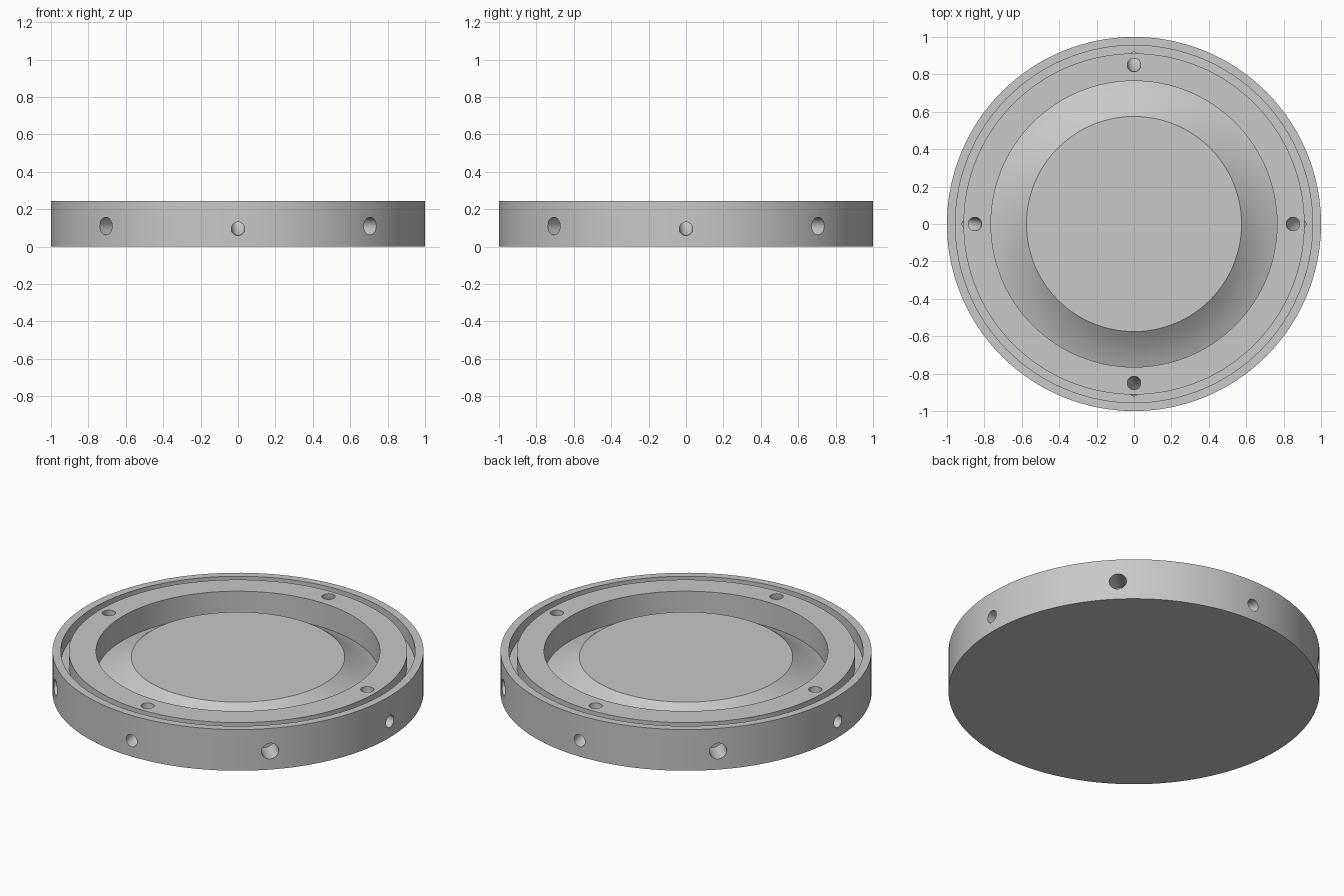
import bpy
import bmesh
from math import sin, cos, pi
from mathutils import Matrix, Vector

cube = bpy.data.objects.get("Cube")
if cube:
    bpy.data.objects.remove(cube)

SEGMENTS = 128
HEIGHT = 0.245

grey = bpy.data.materials.new("plain_grey")
grey.use_nodes = True
grey.diffuse_color = (0.58, 0.58, 0.58, 1)
grey.node_tree.nodes["Principled BSDF"].inputs["Base Color"].default_value = (0.58, 0.58, 0.58, 1)


def loft(name, rings):
    """Skin a list of equal point loops and cap both ends."""
    bm = bmesh.new()
    loops = [[bm.verts.new(p) for p in ring] for ring in rings]
    for a, b in zip(loops, loops[1:]):
        for i in range(len(a)):
            j = (i + 1) % len(a)
            bm.faces.new((a[i], a[j], b[j], b[i]))
    bm.faces.new(loops[0])
    bm.faces.new(loops[-1])
    bmesh.ops.recalc_face_normals(bm, faces=bm.faces)
    mesh = bpy.data.meshes.new(name)
    bm.to_mesh(mesh)
    bm.free()
    mesh.materials.append(grey)
    obj = bpy.data.objects.new(name, mesh)
    bpy.context.collection.objects.link(obj)
    return obj


def circle(r, z, n=SEGMENTS):
    return [(r * cos(2 * pi * i / n), r * sin(2 * pi * i / n), z) for i in range(n)]


def tube(name, path, radius, angle, n=32):
    """Round drill along a path in the radial plane, turned about z."""
    turn = Matrix.Rotation(angle, 3, "Z")
    pts = [Vector((r, 0, z)) for r, z in path]
    side = Vector((0, 1, 0))
    rings = []
    for k, p in enumerate(pts):
        along = (pts[min(k + 1, len(pts) - 1)] - pts[max(k - 1, 0)]).normalized()
        up = along.cross(side)
        rings.append([turn @ (p + radius * (cos(2 * pi * i / n) * side + sin(2 * pi * i / n) * up))
                      for i in range(n)])
    return loft(name, rings)


# Turned body: outer wall, rim, groove, flat ring, well and raised centre
profile = [(1, 0), (1, HEIGHT), (0.955, HEIGHT), (0.955, 0.165), (0.912, 0.165),
           (0.912, HEIGHT), (0.765, HEIGHT)]
STEPS = 10
for i in range(STEPS + 1):
    t = 1 - i / STEPS
    drop = 1.35 * t - 0.35 * t * t
    profile.append((0.575 + 0.19 * t, 0.21 - 0.11 * drop))
body = loft("round_base", [circle(r, z) for r, z in profile])

# Curved channels from the top ring to the side wall, and blind side holes
bend = [(1 - 0.15 * cos(a), HEIGHT - 0.15 * sin(a))
        for a in (pi / 2 * i / 14 for i in range(15))]
channel = [(0.85, HEIGHT + 0.05)] + bend + [(1.05, HEIGHT - 0.15)]
cutters = []
for q in range(4):
    cutters.append(tube("channel_cutter", channel, 0.036, q * pi / 2))
    cutters.append(tube("side_hole_cutter", [(0.85, 0.11), (1.05, 0.11)], 0.047, (q + 0.5) * pi / 2))

for cutter in cutters:
    cutter.hide_render = True
    mod = body.modifiers.new("drill", "BOOLEAN")
    mod.operation = "DIFFERENCE"
    mod.solver = "EXACT"
    mod.object = cutter

# Bake the drilling and drop the cutters
bpy.context.view_layer.update()
drilled = bpy.data.meshes.new_from_object(body.evaluated_get(bpy.context.evaluated_depsgraph_get()))
body.modifiers.clear()
body.data = drilled
for cutter in cutters:
    bpy.data.objects.remove(cutter)

bpy.ops.object.select_all(action="DESELECT")
body.select_set(True)
bpy.context.view_layer.objects.active = body
bpy.ops.object.shade_smooth_by_angle(angle=pi / 6)
